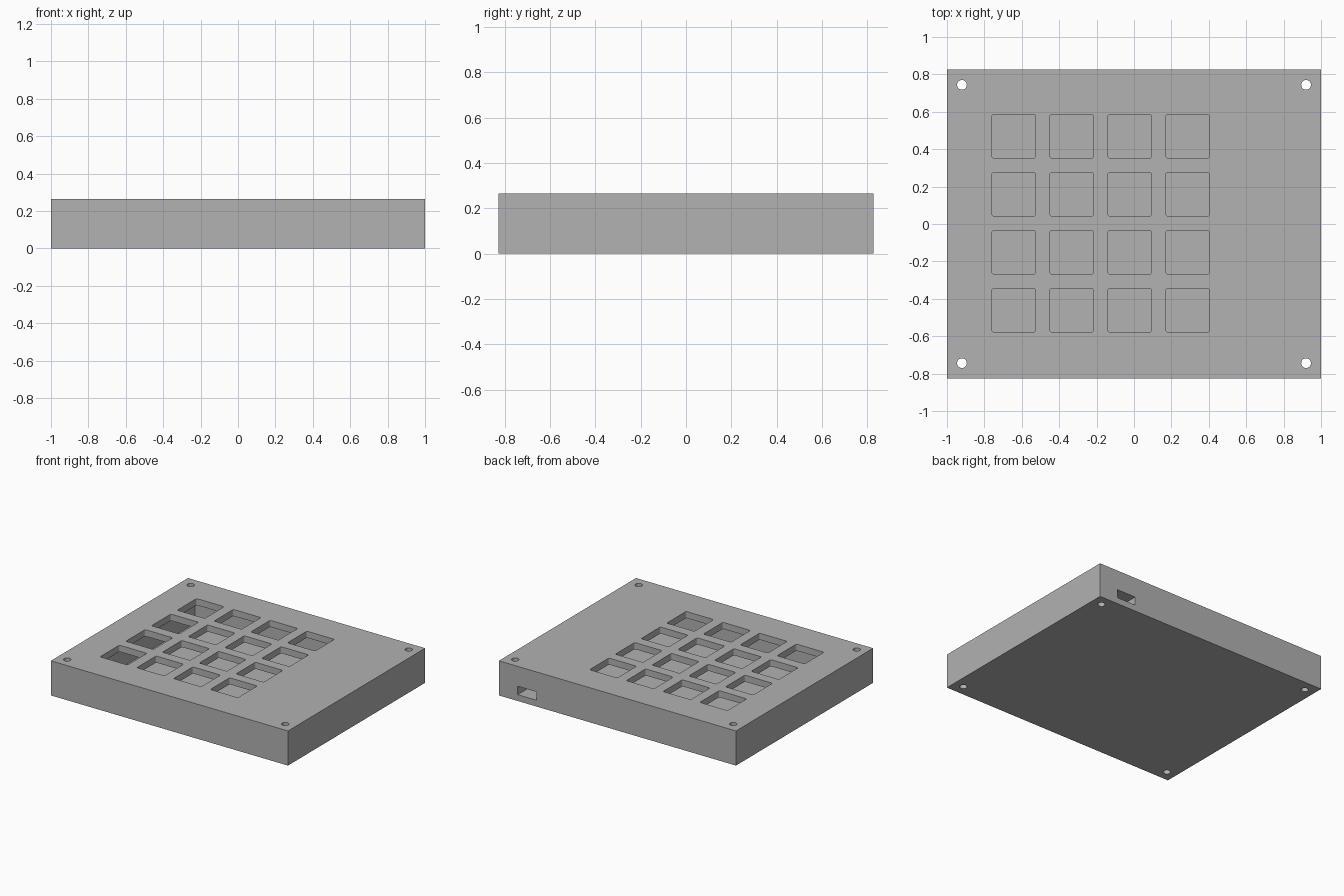
import bpy, bmesh
from mathutils import Matrix, Vector

cube = bpy.data.objects.get("Cube")
if cube:
    bpy.data.objects.remove(cube, do_unlink=True)

HALF_X, HALF_Y, HEIGHT = 1.0, 0.826, 0.264
WALL, PLATE = 0.2, 0.05
PITCH, KEY = 0.31, 0.233

grey = bpy.data.materials.new("case grey")
grey.use_nodes = True
colour = (0.445, 0.445, 0.445, 1)
grey.diffuse_color = colour
grey.node_tree.nodes["Principled BSDF"].inputs["Base Color"].default_value = colour


def add_box(bm, low, high, radius=0):
    """Box between two corners, with optional rounded vertical edges."""
    low, high = Vector(low), Vector(high)
    size = high - low
    mat = Matrix.Translation((low + high) / 2) @ Matrix.Diagonal((*size, 1))
    verts = bmesh.ops.create_cube(bm, size=1, matrix=mat)["verts"]
    if radius:
        edges = {e for v in verts for e in v.link_edges
                 if abs(e.verts[0].co.z - e.verts[1].co.z) > size.z / 2}
        bmesh.ops.bevel(bm, geom=list(edges), offset=radius, segments=3,
                        profile=0.5, affect="EDGES")


def make_object(name, bm):
    mesh = bpy.data.meshes.new(name)
    bm.to_mesh(mesh)
    bm.free()
    mesh.materials.append(grey)
    obj = bpy.data.objects.new(name, mesh)
    bpy.context.collection.objects.link(obj)
    return obj


# Solid case
bm = bmesh.new()
add_box(bm, (-HALF_X, -HALF_Y, 0), (HALF_X, HALF_Y, HEIGHT))
case = make_object("keypad_case", bm)

# Inner cavity between floor and top plate
cavity = bmesh.new()
add_box(cavity, (WALL - HALF_X, WALL - HALF_Y, PLATE),
        (HALF_X - WALL, HALF_Y - WALL, HEIGHT - PLATE))

# Four by four grid of key openings
keys = bmesh.new()
for col in range(4):
    for row in range(4):
        x = -0.178 + (col - 1.5) * PITCH
        y = 0.004 + (row - 1.5) * PITCH
        add_box(keys, (x - KEY / 2, y - KEY / 2, HEIGHT - 0.1),
                (x + KEY / 2, y + KEY / 2, HEIGHT + 0.1), 0.01)

# Corner screw holes, right through
screws = bmesh.new()
for sx in (-1, 1):
    for sy in (-1, 1):
        bmesh.ops.create_cone(
            screws, cap_ends=True, segments=32, radius1=0.026, radius2=0.026,
            depth=1, matrix=Matrix.Translation((sx * 0.92, sy * 0.744, 0)))

# Cable port in the back wall
port = bmesh.new()
add_box(port, (0.682, HALF_Y - WALL - 0.02, PLATE - 0.002), (0.842, HALF_Y + 0.1, 0.112))

# Cut every opening, then remove the cutters
bpy.context.view_layer.objects.active = case
case.select_set(True)
for name, cutter_bm in (("cavity_cutter", cavity), ("key_cutter", keys),
                        ("screw_cutter", screws), ("port_cutter", port)):
    cutter = make_object(name, cutter_bm)
    cutter.hide_render = True
    mod = case.modifiers.new(name, "BOOLEAN")
    mod.operation = "DIFFERENCE"
    mod.solver = "EXACT"
    mod.object = cutter
    bpy.ops.object.modifier_apply(modifier=mod.name)
    bpy.data.objects.remove(cutter, do_unlink=True)

bpy.ops.object.shade_smooth_by_angle(angle=0.6)
